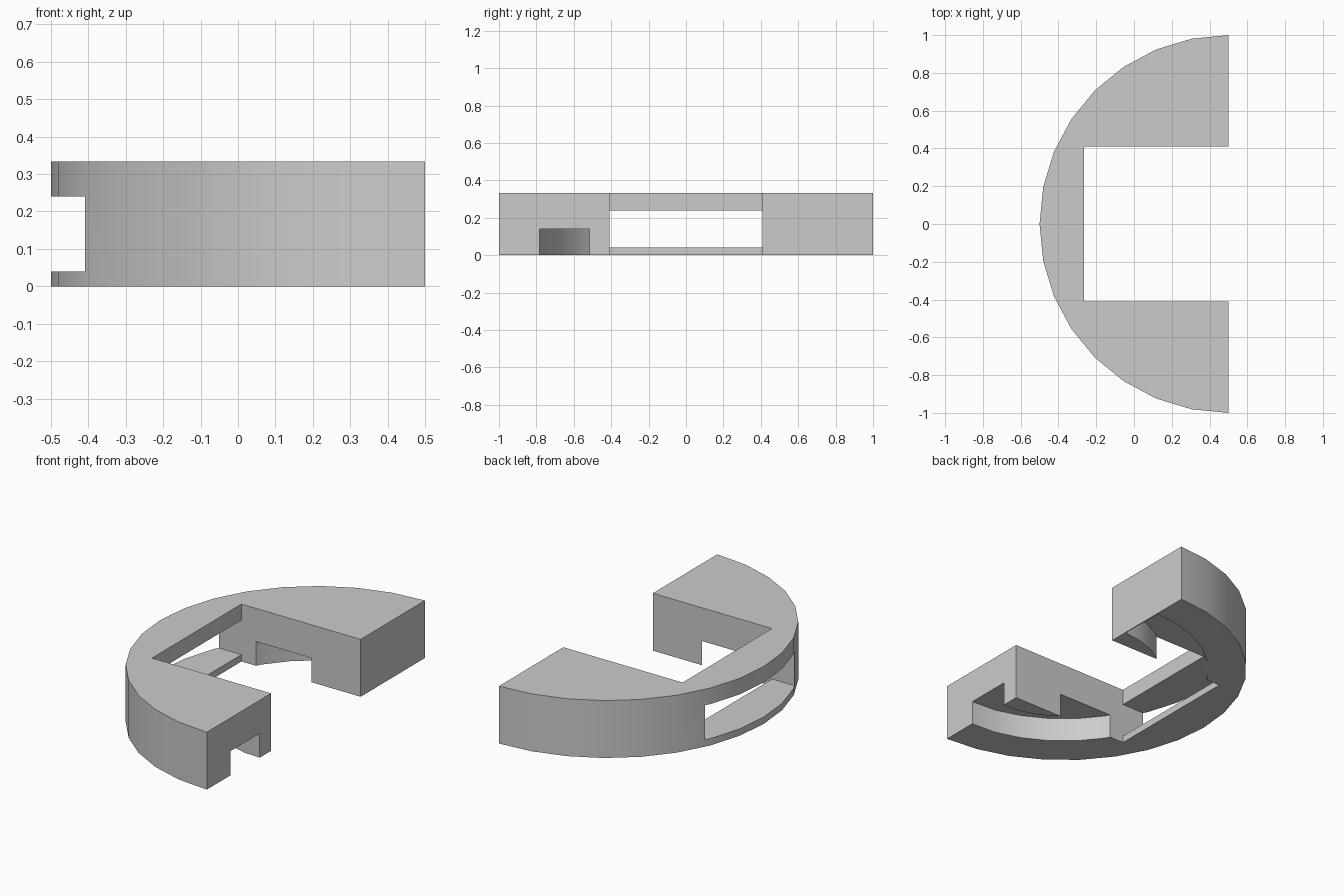
import bpy, bmesh
from math import sin, cos, radians

cube = bpy.data.objects.get("Cube")
if cube:
    bpy.data.objects.remove(cube, do_unlink=True)

HEIGHT = 0.333
CENTRE_X = 0.5
ARM_Y = 0.41       # inner faces of the two arms
INNER_X = -0.265   # inner face of the rim

grey = bpy.data.materials.new("plain_grey")
grey.use_nodes = True
colour = (0.6, 0.6, 0.6, 1)
grey.diffuse_color = colour
grey.node_tree.nodes["Principled BSDF"].inputs["Base Color"].default_value = colour


def arc(radius, start, end, steps):
    """Points around the half-disc centre, angle measured from -x."""
    angles = [radians(start + (end - start) * i / steps) for i in range(steps + 1)]
    return [(CENTRE_X - radius * cos(a), radius * sin(a)) for a in angles]


def prism(name, outline, low, high):
    """Extrude a flat outline between two heights."""
    bm = bmesh.new()
    base = bm.faces.new([bm.verts.new((x, y, low)) for x, y in outline])
    top = bmesh.ops.extrude_face_region(bm, geom=[base])["geom"]
    moved = [v for v in top if isinstance(v, bmesh.types.BMVert)]
    bmesh.ops.translate(bm, verts=moved, vec=(0, 0, high - low))
    bmesh.ops.recalc_face_normals(bm, faces=bm.faces)
    mesh = bpy.data.meshes.new(name)
    bm.to_mesh(mesh)
    bm.free()
    obj = bpy.data.objects.new(name, mesh)
    bpy.context.collection.objects.link(obj)
    return obj


def box_outline(x0, x1, y):
    return [(x0, -y), (x1, -y), (x1, y), (x0, y)]


def groove_outline(side, end_x):
    """Curved channel through one arm, finishing at end_x."""
    outer, inner = (arc(r, 22.5, 90, 6) for r in (0.79, 0.52))
    for path in (outer, inner):
        path[-1] = (end_x, path[-1][1])
    return [(x, side * y) for x, y in outer + inner[::-1]]


# Half disc
body = prism("half_ring_body", arc(1, -90, 90, 16), 0, HEIGHT)
body.data.materials.append(grey)

# Central bay, rim window, open front groove and closed back groove
cutters = [
    prism("bay_cutter", box_outline(INNER_X, 0.7, ARM_Y), -0.1, 0.5),
    prism("window_cutter", box_outline(-0.7, 0, ARM_Y), 0.04, 0.24),
    prism("front_groove_cutter", groove_outline(-1, 0.6), -0.1, 0.14),
    prism("back_groove_cutter", groove_outline(1, 0.495), -0.1, 0.14),
]

bpy.ops.object.select_all(action='DESELECT')
bpy.context.view_layer.objects.active = body
body.select_set(True)
for cutter in cutters:
    cut = body.modifiers.new(cutter.name, 'BOOLEAN')
    cut.operation = 'DIFFERENCE'
    cut.solver = 'EXACT'
    cut.object = cutter
    bpy.ops.object.modifier_apply(modifier=cut.name)
    bpy.data.objects.remove(cutter, do_unlink=True)

bpy.ops.object.shade_smooth_by_angle(angle=radians(30))
